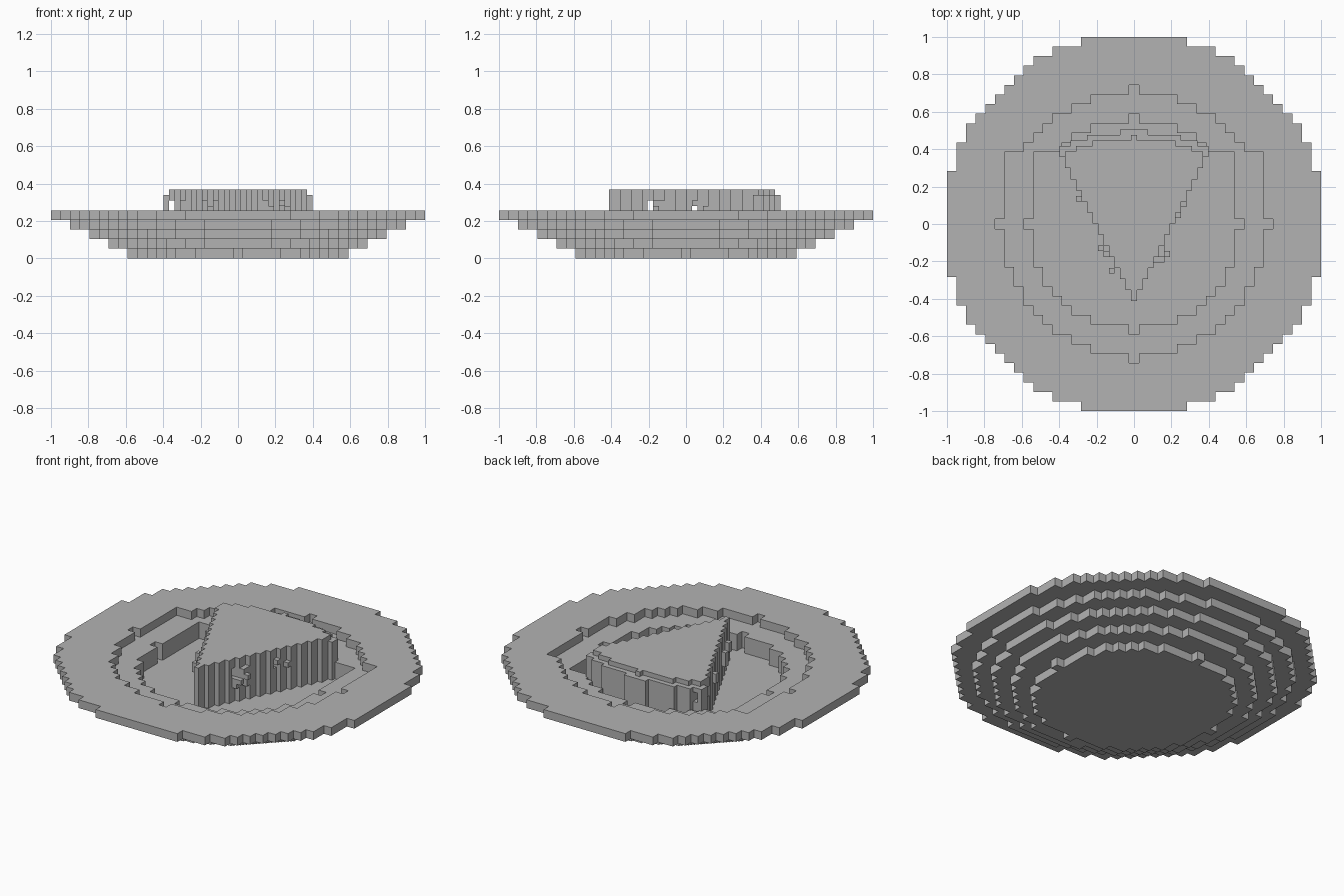
import bpy, bmesh
from mathutils import Vector

if "Cube" in bpy.data.objects:
    bpy.data.objects.remove(bpy.data.objects["Cube"])

grey = bpy.data.materials.new("plain_grey")
grey.diffuse_color = (0.45, 0.45, 0.45, 1)
grey.use_nodes = True
grey.node_tree.nodes["Principled BSDF"].inputs["Base Color"].default_value = grey.diffuse_color

AXES = [(0, 1, 2), (1, 2, 0), (2, 0, 1)]


def voxel_object(name, cells, size, origin, solid=None):
    """Make a mesh from the exposed faces of cubes; cell x is centred on its index."""
    solid = solid or cells
    bm = bmesh.new()
    verts = {}

    def vert(p):
        if p not in verts:
            verts[p] = bm.verts.new(Vector(p) * size + Vector(origin))
        return verts[p]

    for c in sorted(cells):
        for a, b, d in AXES:
            for s in (0, 1):
                n = list(c)
                n[a] += 2 * s - 1
                if tuple(n) in solid:
                    continue
                loop = []
                for u, v in ((0, 0), (1, 0), (1, 1), (0, 1)):
                    p = list(c)
                    p[a] += s
                    p[b] += u
                    p[d] += v
                    loop.append(vert(tuple(p)))
                bm.faces.new(loop if s else loop[::-1])
    me = bpy.data.meshes.new(name)
    bm.to_mesh(me)
    bm.free()
    me.materials.append(grey)
    ob = bpy.data.objects.new(name, me)
    bpy.context.collection.objects.link(ob)
    return ob


# Plate: five stacked discs that widen upwards, with a stepped recess
V = 2 / 39
OUTER = [121, 179, 236, 300, 390]           # squared radius of each layer


def recessed(i, j, k):
    r2 = i * i + j * j
    if k == 4:
        return r2 in (196,) and i * j == 0 or r2 <= 190 or (abs(i) <= 13 and 0 <= j <= 7)
    if k >= 2:
        return r2 <= 121 and (r2 <= 117 or i * j == 0) or (abs(i) <= 10 and 0 <= j <= 7)
    return False


plate = {(i, j, k) for k in range(5) for i in range(-19, 20) for j in range(-19, 20)
         if i * i + j * j <= OUTER[k] and not recessed(i, j, k)}
voxel_object("plate", plate, V, (-V / 2, -V / 2, 0))

# Wedge slice, in finer cubes, resting on the recess floor
U = 0.0296
HIGH = 9
filling, crust = set(), set()
for j in range(31):
    for i in range(-13, 14):
        r2 = i * i + j * j
        if abs(i) > j / 2 or r2 > 906:
            continue
        for k in range(HIGH):
            if r2 <= 28 * 28 or (k == HIGH - 1 and r2 <= 29 * 29):
                filling.add((i, j, k))
            elif k < HIGH - 1:
                crust.add((i, j, k))

# Small gaps running through the slice
for part in (filling, crust):
    for c in list(part):
        i, j, k = c
        if k in (5, 6) and (j == 7 or i == -12) or (k == 5 and j == 15):
            part.discard(c)

# Crumbs of filling that stick out of the cut sides
crumbs = set()
for i, j, k0, k1 in [(4, 7, 3, 4), (5, 7, 4, 4), (5, 8, 5, 6), (6, 8, 5, 5), (5, 9, 3, 6),
                     (8, 15, 6, 6), (8, 16, 4, 6), (9, 17, 5, 5), (-10, 18, 5, 6),
                     (-6, 9, 4, 6), (-4, 5, 5, 6), (-5, 8, 4, 5)]:
    crumbs |= {(i, j, k) for k in range(k0, k1 + 1)}
crumbs -= filling

everything = filling | crust | crumbs
spot = (-U / 2, -0.412, 2 * V)
voxel_object("slice_filling", filling, U, spot, everything)
voxel_object("slice_crust", crust, U, spot, everything)
voxel_object("filling_crumbs", crumbs, U, spot, everything)
